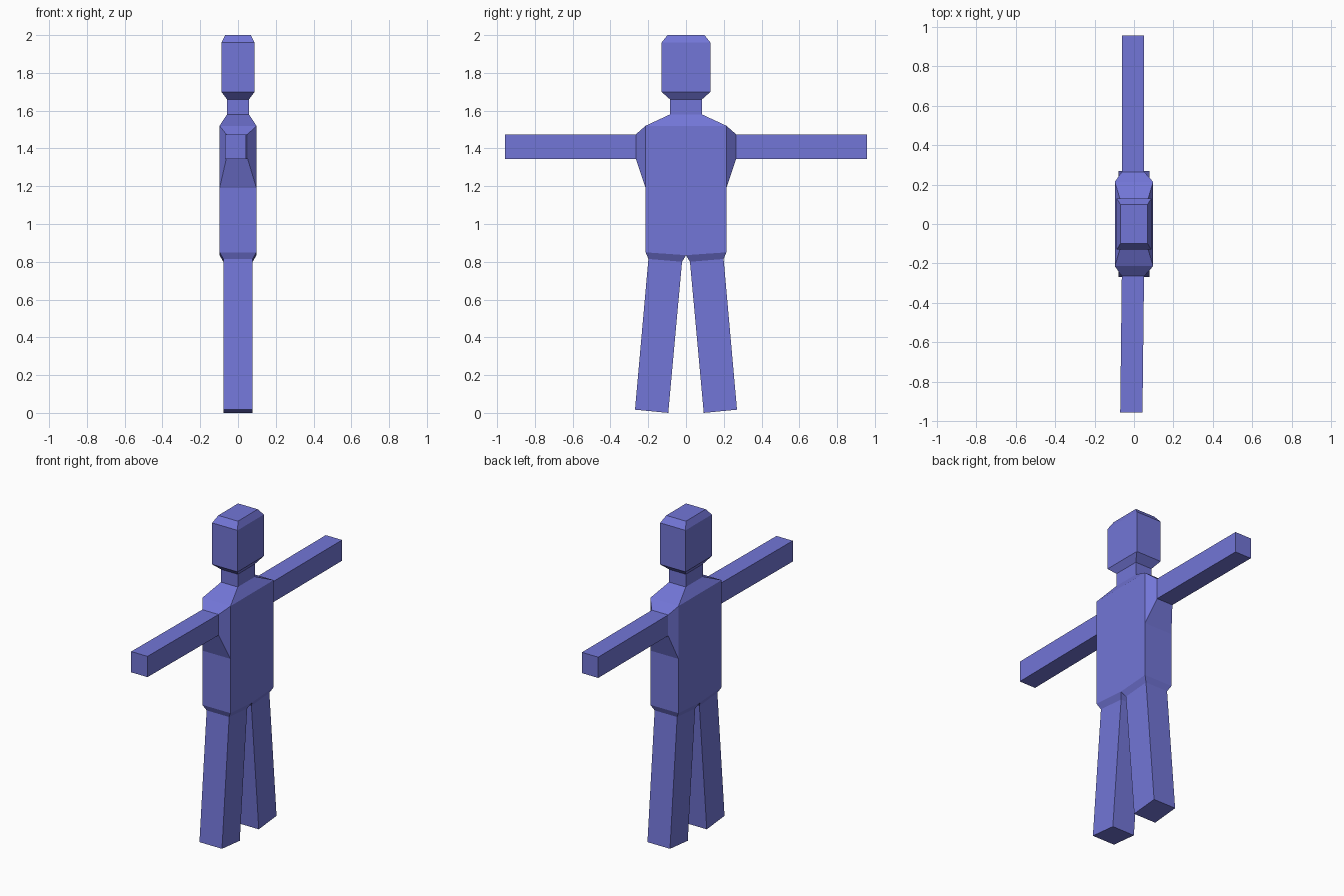
import bpy, bmesh

if "Cube" in bpy.data.objects:
    bpy.data.objects.remove(bpy.data.objects["Cube"])

bm = bmesh.new()


def loft(rings, cap_first=False, cap_last=False):
    """Skin a list of four-point rings with quads."""
    loops = [[bm.verts.new(p) for p in ring] for ring in rings]
    for a, b in zip(loops, loops[1:]):
        for i in range(4):
            j = (i + 1) % 4
            bm.faces.new((a[i], a[j], b[j], b[i]))
    if cap_first:
        bm.faces.new(loops[0])
    if cap_last:
        bm.faces.new(loops[-1])


def level_ring(hx, hy, z):
    return [(-hx, -hy, z), (hx, -hy, z), (hx, hy, z), (-hx, hy, z)]


def arm_ring(y, x0, x1, z0, z1):
    return [(x0, y, z0), (x1, y, z0), (x1, y, z1), (x0, y, z1)]


def leg_ring(hx, outer, inner):
    (yo, zo), (yi, zi) = outer, inner
    return [(-hx, yo, zo), (hx, yo, zo), (hx, yi, zi), (-hx, yi, zi)]


TX, TY = 0.0975, 0.214             # torso half depth and half width
TOP, ARMPIT, HIP, CROTCH = 1.52, 1.19, 0.85, 0.835

# head, neck and sloping shoulders
loft([level_ring(0.068, 0.098, 2.0), level_ring(0.088, 0.13, 1.96),
      level_ring(0.088, 0.13, 1.70), level_ring(0.058, 0.085, 1.66),
      level_ring(0.058, 0.085, 1.58), level_ring(TX, TY, TOP)], cap_first=True)

# torso front and back
half = [(TY, HIP), (TY, ARMPIT), (TY, TOP)]
outline = [(0, CROTCH)] + half + [(-y, z) for y, z in reversed(half)]
for x in (-TX, TX):
    bm.faces.new([bm.verts.new((x, y, z)) for y, z in outline])

for s in (-1, 1):
    # torso flank below the arm
    bm.faces.new([bm.verts.new((x, s * TY, z)) for x, z in
                  ((-TX, HIP), (TX, HIP), (TX, ARMPIT), (-TX, ARMPIT))])
    # shoulder taper and arm
    end_shift = -0.008 if s < 0 else 0
    loft([arm_ring(s * TY, -TX, TX, ARMPIT, TOP),
          arm_ring(s * 0.265, -0.062, 0.051, 1.345, 1.475),
          arm_ring(s * 0.957, -0.062 + end_shift, 0.051 + end_shift, 1.345, 1.475)],
         cap_last=True)
    # hip taper and splayed leg
    loft([leg_ring(TX, (s * TY, HIP), (0, CROTCH)),
          leg_ring(0.078, (s * 0.199, 0.815), (s * 0.021, 0.80)),
          leg_ring(0.078, (s * 0.27, 0.017), (s * 0.094, 0.0))], cap_last=True)

# weld the parts into one skin
bmesh.ops.remove_doubles(bm, verts=bm.verts, dist=0.0005)
bmesh.ops.recalc_face_normals(bm, faces=bm.faces)
mesh = bpy.data.meshes.new("human_figure")
bm.to_mesh(mesh)
bm.free()
figure = bpy.data.objects.new("human_figure", mesh)
bpy.context.collection.objects.link(figure)

mat = bpy.data.materials.new("blue")
mat.diffuse_color = (0.17, 0.18, 0.68, 1)
mat.use_nodes = True
mat.node_tree.nodes["Principled BSDF"].inputs["Base Color"].default_value = mat.diffuse_color
mesh.materials.append(mat)
